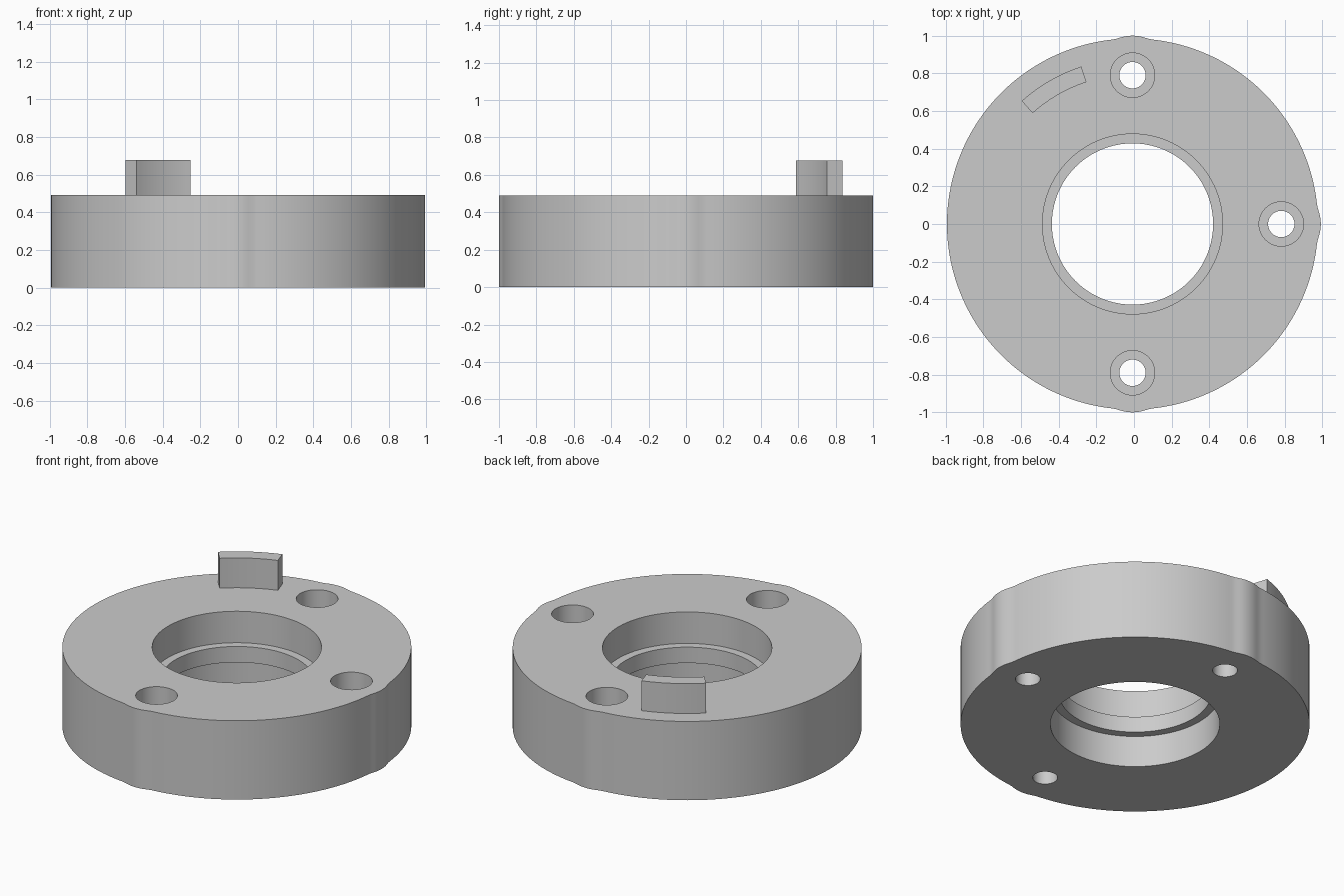
import bpy, bmesh, math

if "Cube" in bpy.data.objects:
    bpy.data.objects.remove(bpy.data.objects["Cube"])

CX = -0.008                      # disc axis, offset because the lugs are on three sides only
H, R = 0.491, 0.985              # body height and radius
HOLE_R, LUG_R = 0.79, 0.21       # bolt circle radius, lug radius
BOLTS = [0, math.pi / 2, -math.pi / 2]

grey = bpy.data.materials.new("light grey")
grey.diffuse_color = (0.6, 0.6, 0.6, 1)
grey.use_nodes = True
grey.node_tree.nodes["Principled BSDF"].inputs["Base Color"].default_value = grey.diffuse_color


def finish(name, bm):
    bmesh.ops.recalc_face_normals(bm, faces=bm.faces)
    me = bpy.data.meshes.new(name)
    bm.to_mesh(me)
    bm.free()
    me.materials.append(grey)
    ob = bpy.data.objects.new(name, me)
    bpy.context.collection.objects.link(ob)
    return ob


def prism(name, outline, z0, z1):
    bm = bmesh.new()
    face = bm.faces.new([bm.verts.new((x, y, z0)) for x, y in outline])
    ext = bmesh.ops.extrude_face_region(bm, geom=[face])
    bmesh.ops.translate(bm, vec=(0, 0, z1 - z0),
                        verts=[g for g in ext["geom"] if isinstance(g, bmesh.types.BMVert)])
    return finish(name, bm)


def lathe(name, profile, x, y, n):
    """Closed solid turned about a vertical axis; profile is (radius, z) from bottom to top."""
    bm = bmesh.new()
    rings = [[bm.verts.new((x + r * math.cos(math.tau * i / n),
                            y + r * math.sin(math.tau * i / n), z)) for i in range(n)]
             for r, z in profile]
    for a, b in zip(rings, rings[1:]):
        for i in range(n):
            j = (i + 1) % n
            bm.faces.new((a[i], a[j], b[j], b[i]))
    bm.faces.new(rings[0])
    bm.faces.new(rings[-1])
    return finish(name, bm)


def rim_radius(t):
    """Disc radius blended softly with the round lug beside each bolt hole."""
    r = R
    for b in BOLTS:
        d = LUG_R ** 2 - (HOLE_R * math.sin(t - b)) ** 2
        if d > 0 and math.cos(t - b) > 0:
            lug = HOLE_R * math.cos(t - b) + math.sqrt(d)
            k = 0.006
            h = max(k - abs(r - lug), 0) / k
            r = max(r, lug) + h * h * k / 4
    return r


def smooth(ob):
    bpy.ops.object.select_all(action='DESELECT')
    ob.select_set(True)
    bpy.context.view_layer.objects.active = ob
    bpy.ops.object.shade_smooth_by_angle(angle=math.radians(30))


# ring body with lugs
N = 288
angles = [math.tau * i / N for i in range(N)]
body = prism("ring_body", [(CX + rim_radius(t) * math.cos(t), rim_radius(t) * math.sin(t))
                           for t in angles], 0, H)

# stepped bore with an inner lip, and counterbored bolt holes
cutters = [lathe("bore_cutter", [(0.478, -0.1), (0.478, 0.196), (0.428, 0.196),
                                 (0.428, 0.295), (0.478, 0.295), (0.478, H + 0.1)], CX, 0, 128)]
for b in BOLTS:
    cutters.append(lathe("bolt_hole_cutter",
                         [(0.07, -0.1), (0.07, 0.245), (0.118, 0.245), (0.118, H + 0.1)],
                         CX + HOLE_R * math.cos(b), HOLE_R * math.sin(b), 48))
bpy.context.view_layer.objects.active = body
for c in cutters:
    mod = body.modifiers.new("cut", 'BOOLEAN')
    mod.operation, mod.solver, mod.object = 'DIFFERENCE', 'EXACT', c
    bpy.ops.object.modifier_apply(modifier=mod.name)
    bpy.data.objects.remove(c)
smooth(body)

# curved locating tab on the top face
arc = [math.radians(108 + 2 * i) for i in range(13)]
tab = prism("locating_tab",
            [(CX + 0.879 * math.cos(t), 0.879 * math.sin(t)) for t in arc] +
            [(CX + 0.792 * math.cos(t), 0.792 * math.sin(t)) for t in reversed(arc)], H, 0.677)
smooth(tab)
